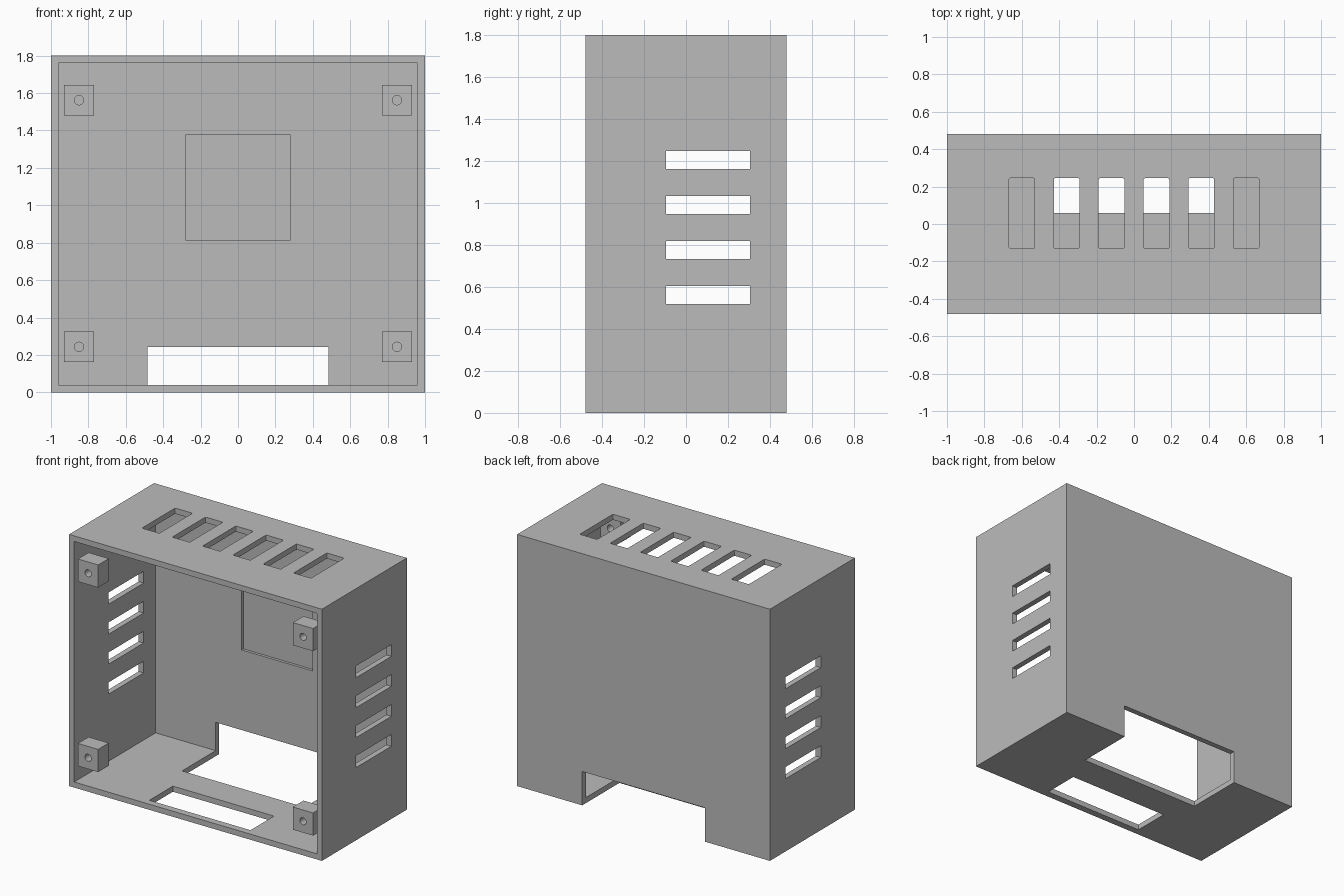
import bpy
import bmesh
from math import pi
from mathutils import Matrix, Vector

cube = bpy.data.objects.get("Cube")
if cube:
    bpy.data.objects.remove(cube, do_unlink=True)

# Single plain grey
grey = bpy.data.materials.new("plain_grey")
grey.use_nodes = True
COLOUR = (0.5, 0.5, 0.5, 1)
grey.diffuse_color = COLOUR
grey.node_tree.nodes["Principled BSDF"].inputs["Base Color"].default_value = COLOUR

W, D, H, T = 1.0, 0.48, 1.8, 0.04   # half width, half depth, height, wall


def add_box(bm, x, y, z, round_z=0):
    """Box between (min, max) pairs; optionally rounds its upright edges."""
    size = Vector((x[1] - x[0], y[1] - y[0], z[1] - z[0]))
    mid = Vector((sum(x), sum(y), sum(z))) / 2
    matrix = Matrix.Translation(mid) @ Matrix.Diagonal(size).to_4x4()
    verts = bmesh.ops.create_cube(bm, size=1, matrix=matrix)["verts"]
    if round_z:
        edges = {e for v in verts for e in v.link_edges
                 if abs(e.verts[0].co.z - e.verts[1].co.z) > size.z / 2}
        bmesh.ops.bevel(bm, geom=list(edges), offset=round_z, segments=2,
                        affect='EDGES', profile=0.5)


def make_object(name, bm):
    mesh = bpy.data.meshes.new(name)
    bm.to_mesh(mesh)
    bm.free()
    mesh.materials.append(grey)
    obj = bpy.data.objects.new(name, mesh)
    bpy.context.scene.collection.objects.link(obj)
    return obj


def cut(obj, bm):
    """Subtract the cutter mesh and discard the cutter."""
    cutter = make_object("cutter", bm)
    cutter.hide_render = True
    mod = obj.modifiers.new("cut", 'BOOLEAN')
    mod.operation = 'DIFFERENCE'
    mod.solver = 'EXACT'
    mod.object = cutter
    bpy.context.view_layer.update()
    graph = bpy.context.evaluated_depsgraph_get()
    mesh = bpy.data.meshes.new_from_object(obj.evaluated_get(graph))
    obj.modifiers.clear()
    obj.data = mesh
    bpy.data.objects.remove(cutter, do_unlink=True)


# Open-fronted case
bm = bmesh.new()
add_box(bm, (-W, W), (-D, D), (0, H))
case = make_object("case_shell", bm)
bm = bmesh.new()
add_box(bm, (T - W, W - T), (-D - 0.1, D - T), (T, H - T))
cut(case, bm)

# Openings in the walls
bm = bmesh.new()
for i in range(6):                                   # top vents
    x = -0.6 + 0.24 * i
    add_box(bm, (x - 0.069, x + 0.069), (-0.13, 0.245), (1.7, 1.9), 0.008)
for i in range(4):                                   # side vents, both walls
    z = 0.562 + 0.2143 * i
    add_box(bm, (-1.1, 1.1), (-0.095, 0.305), (z - 0.042, z + 0.042))
add_box(bm, (-0.485, 0.485), (0.06, 0.6), (-0.1, 0.242))       # rear notch
add_box(bm, (-0.4, 0.4), (-0.43, -0.165), (-0.1, 0.1))         # floor slot
add_box(bm, (-0.28, 0.28), (0.38, D - T + 0.02), (0.815, 1.375))  # recess
cut(case, bm)

# Drilled screw blocks at the four front corners
for side, x in (("left", 0.85), ("right", -0.85)):
    for level, z in (("lower", 0.243), ("upper", 1.562)):
        bm = bmesh.new()
        add_box(bm, (x - 0.08, x + 0.08), (-D, -D + 0.12), (z - 0.081, z + 0.081))
        block = make_object(f"screw_block_{level}_{side}", bm)
        bm = bmesh.new()
        bmesh.ops.create_cone(
            bm, cap_ends=True, segments=24, radius1=0.025, radius2=0.025, depth=0.4,
            matrix=Matrix.Translation((x, -D + 0.06, z)) @ Matrix.Rotation(pi / 2, 4, 'X'))
        cut(block, bm)
